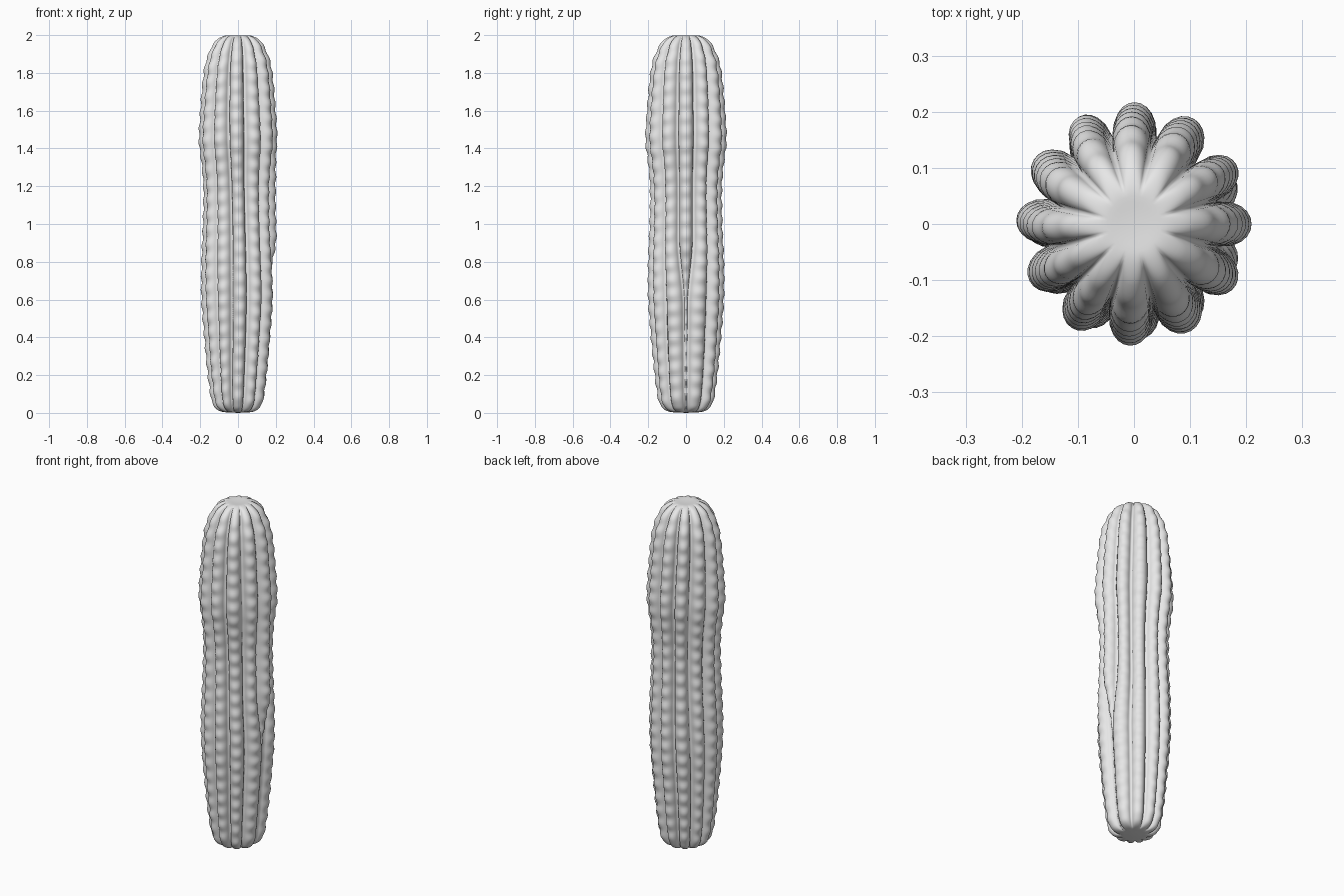
import bpy, bmesh, math, random

if "Cube" in bpy.data.objects:
    bpy.data.objects.remove(bpy.data.objects["Cube"])

random.seed(4)
RIBS, ACROSS = 12, 10

# Outline of the rib crests: (radius, height)
OUTLINE = [(0.035, 0.002), (0.075, 0.004), (0.105, 0.012), (0.128, 0.03), (0.145, 0.065),
           (0.158, 0.14), (0.168, 0.22), (0.185, 0.4), (0.2, 0.6), (0.2, 0.8),
           (0.192, 1.0), (0.19, 1.2), (0.2, 1.32), (0.214, 1.43), (0.213, 1.5),
           (0.205, 1.62), (0.193, 1.76), (0.179, 1.85), (0.158, 1.91), (0.135, 1.955),
           (0.11, 1.98), (0.085, 1.993), (0.06, 1.999), (0.03, 1.998)]


def smooth(a, b, x):
    t = max(0.0, min(1.0, (x - a) / (b - a)))
    return t * t * (3 - 2 * t)


def resample(points, step):
    """Catmull-Rom curve through the outline, cut to short steps."""
    out = []
    for i in range(len(points) - 1):
        p0, p1, p2, p3 = (points[max(0, min(len(points) - 1, i + k))] for k in (-1, 0, 1, 2))
        d = math.dist(p1, p2)
        m1, m2 = [], []
        for a in (0, 1):
            m1.append((p2[a] - p0[a]) * d / max(math.dist(p0, p2), 1e-6))
            m2.append((p3[a] - p1[a]) * d / max(math.dist(p1, p3), 1e-6))
        n = max(2, round(d / step))
        for k in range(n):
            t = k / n
            h1, h2 = 2*t**3 - 3*t**2 + 1, t**3 - 2*t**2 + t
            h3, h4 = -2*t**3 + 3*t**2, t**3 - t**2
            out.append(tuple(h1*p1[a] + h2*m1[a] + h3*p2[a] + h4*m2[a] for a in (0, 1)))
    return out + [points[-1]]


phases = [random.uniform(0, math.tau) for _ in range(RIBS)]


def rib_shape(i, z):
    """Relative width and crest strength of one rib at a height."""
    gone = 1 - smooth(0.55, 0.95, z)       # one rib pinches out low down
    side = min(i, RIBS - i)
    width = 1 + gone * {0: -0.8, 1: 0.25, 2: 0.1}.get(side, 0.0)
    width *= 1 + 0.06 * math.sin(3.1 * z + phases[i])
    return width, (1 - 0.85 * gone if i == 0 else 1.0)


def ring(radius, z):
    shapes = [rib_shape(i, z) for i in range(RIBS)]
    total = sum(s[0] for s in shapes)
    angle = -math.pi * shapes[0][0] / total
    # ribs flatten out at both end caps
    depth = radius * 0.27 * smooth(0.035, 0.115, radius)
    pts = []
    for i, (w, strength) in enumerate(shapes):
        span = math.tau * w / total
        bump = 0.0035 * math.sin(math.tau * z / 0.078 + phases[i]) * smooth(0.1, 0.17, radius)
        bulge = 0.016 * smooth(0.75, 0.95, z) * (1 - smooth(1.2, 1.42, z)) if i == 0 else 0
        for k in range(ACROSS):
            u = 2 * k / ACROSS - 1
            lobe = (1 - abs(u) ** 2.1) ** 0.7
            r = radius - depth + lobe * (depth * strength + bulge) + bump * lobe ** 2
            a = angle + span * k / ACROSS
            pts.append((0.965 * r * math.cos(a), r * math.sin(a), z))
        angle += span
    return pts


# Ribbed column
bm = bmesh.new()
rings = [[bm.verts.new(p) for p in ring(r, z)] for r, z in resample(OUTLINE, 0.011)]
count = RIBS * ACROSS
for low, high in zip(rings, rings[1:]):
    for j in range(count):
        k = (j + 1) % count
        bm.faces.new((low[j], low[k], high[k], high[j]))

# End caps
for loop, z, flip in ((rings[0], 0.0, True), (rings[-1], 1.996, False)):
    tip = bm.verts.new((0, 0, z))
    for j in range(count):
        a, b = loop[j], loop[(j + 1) % count]
        bm.faces.new((b, a, tip) if flip else (a, b, tip))

mesh = bpy.data.meshes.new("ribbed_cactus_stem")
bm.to_mesh(mesh)
bm.free()
mesh.polygons.foreach_set("use_smooth", [True] * len(mesh.polygons))

grey = bpy.data.materials.new("plain grey")
grey.diffuse_color = (0.8, 0.8, 0.8, 1)
grey.use_nodes = True
grey.node_tree.nodes["Principled BSDF"].inputs["Base Color"].default_value = grey.diffuse_color
mesh.materials.append(grey)
stem = bpy.data.objects.new("ribbed_cactus_stem", mesh)
bpy.context.collection.objects.link(stem)
